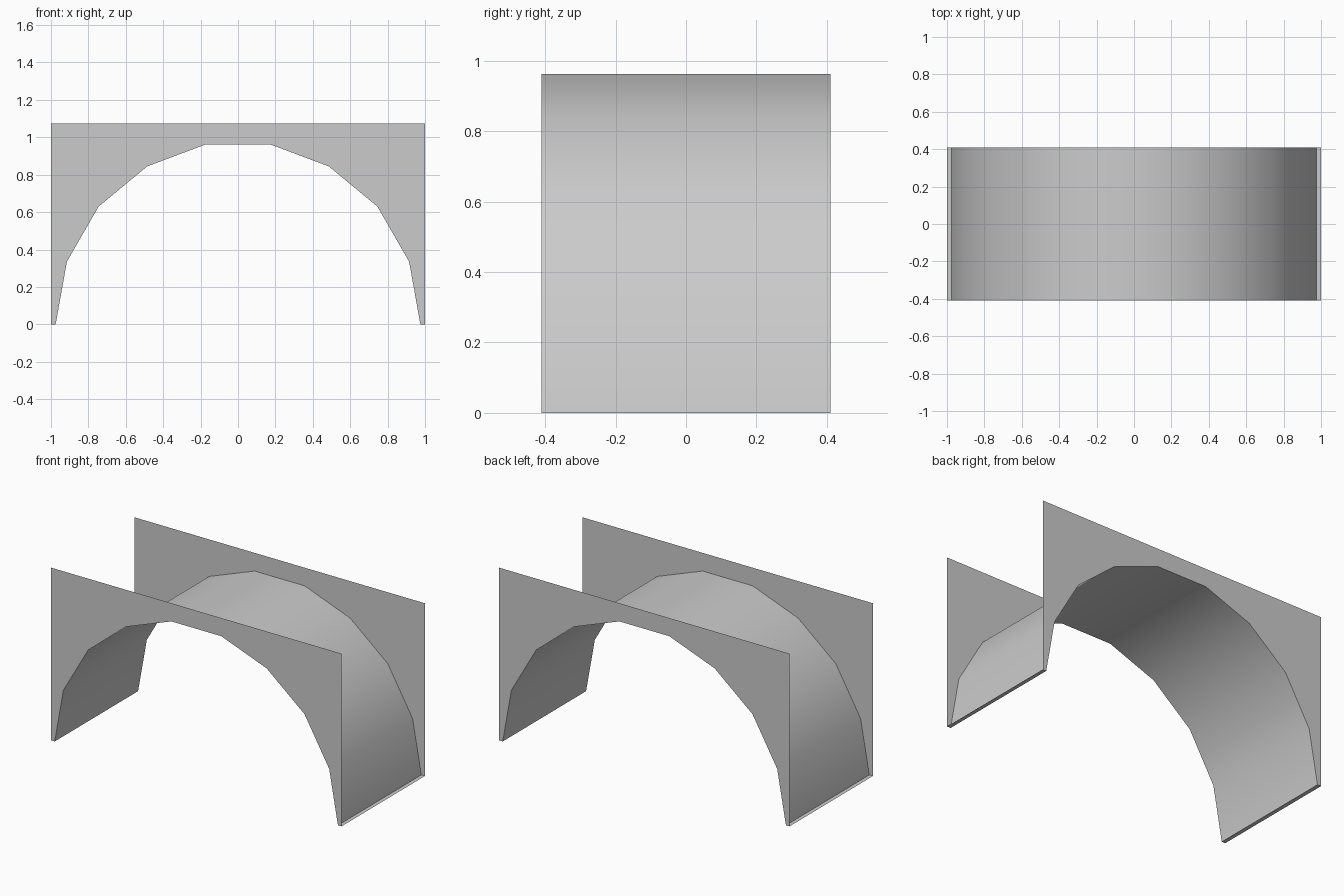
import bpy
import bmesh

cube = bpy.data.objects.get("Cube")
if cube:
    bpy.data.objects.remove(cube, do_unlink=True)

HALF_WIDTH, HALF_DEPTH, TOP = 1.0, 0.41, 1.075

stone = bpy.data.materials.new("light_grey")
stone.use_nodes = True
colour = (0.6, 0.6, 0.6, 1.0)
stone.diffuse_color = colour
stone.node_tree.nodes["Principled BSDF"].inputs["Base Color"].default_value = colour

# Arch profile: half of it, mirrored to run from the left foot to the right
half = [(0.975, 0.0), (0.915, 0.335), (0.745, 0.63), (0.485, 0.845), (0.172, 0.962)]
arch = half + [(-x, z) for x, z in reversed(half)]


def make_part(name, polygons, smooth=False):
    """Build one sheet object from a list of corner-point polygons."""
    bm = bmesh.new()
    for points in polygons:
        bm.faces.new([bm.verts.new(p) for p in points])
    bmesh.ops.remove_doubles(bm, verts=bm.verts, dist=0.0001)
    for face in bm.faces:
        face.smooth = smooth
    mesh = bpy.data.meshes.new(name)
    bm.to_mesh(mesh)
    bm.free()
    mesh.materials.append(stone)
    obj = bpy.data.objects.new(name, mesh)
    bpy.context.collection.objects.link(obj)
    return obj


def strip(a, b):
    """Quad spanning the full depth between two profile points."""
    (ax, az), (bx, bz) = a, b
    return [(ax, -HALF_DEPTH, az), (ax, HALF_DEPTH, az),
            (bx, HALF_DEPTH, bz), (bx, -HALF_DEPTH, bz)]


# Curved vault sheet
make_part("arch_vault", [strip(a, b) for a, b in zip(arch, arch[1:])], smooth=True)

# Flat walls with the arch opening, open above the vault
outline = [(-HALF_WIDTH, 0), *reversed(arch), (HALF_WIDTH, 0),
           (HALF_WIDTH, TOP), (-HALF_WIDTH, TOP)]
make_part("front_wall", [[(x, -HALF_DEPTH, z) for x, z in outline]])
make_part("back_wall", [[(x, HALF_DEPTH, z) for x, z in reversed(outline)]])

# Narrow soles under the feet
foot = half[0][0]
make_part("left_sole", [strip((foot, 0), (HALF_WIDTH, 0))])
make_part("right_sole", [strip((-HALF_WIDTH, 0), (-foot, 0))])
